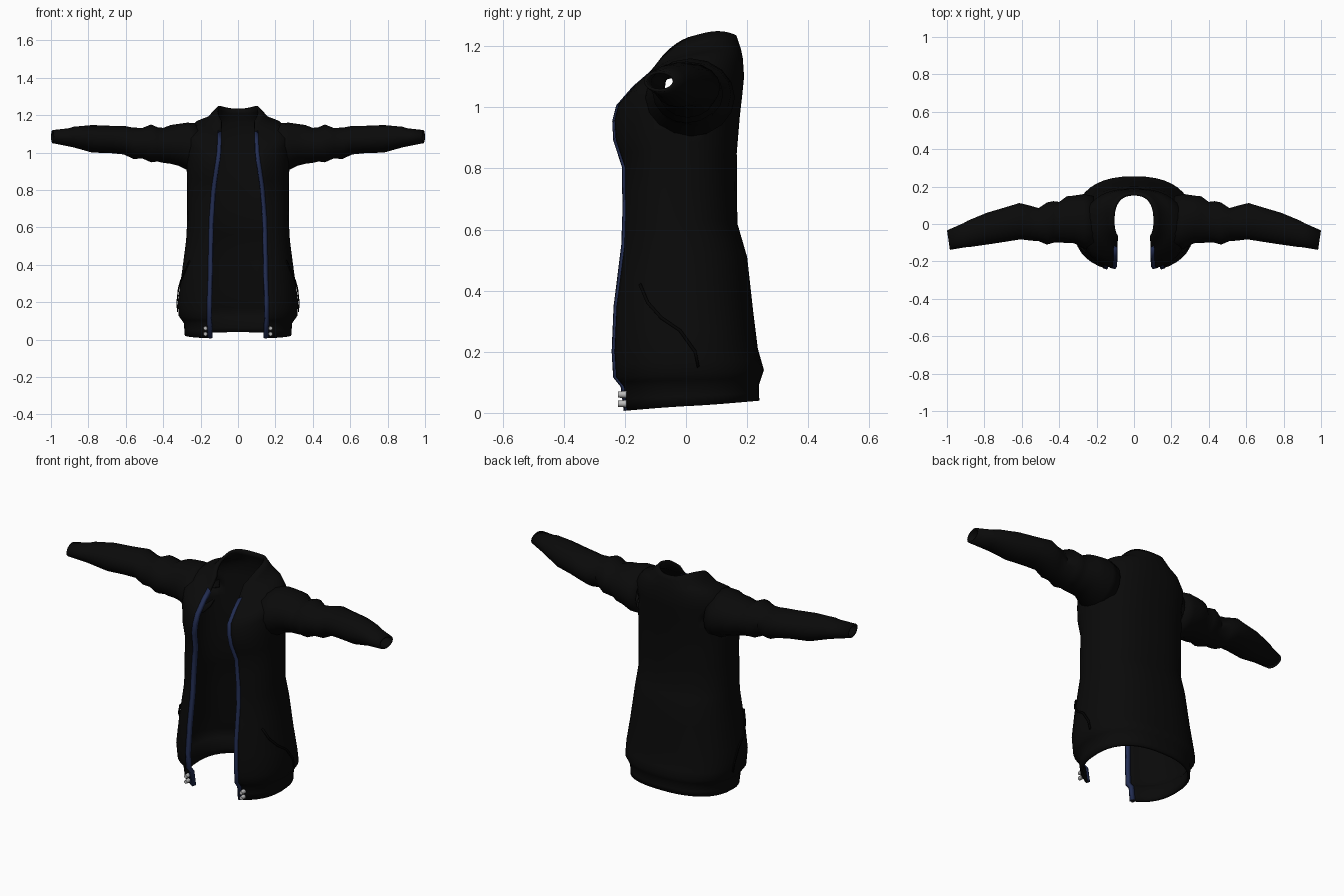
import bpy, bmesh
from math import sin, cos, asin, pi, copysign

if "Cube" in bpy.data.objects:
    bpy.data.objects.remove(bpy.data.objects["Cube"])

POWER = 2.4   # squareness of the torso cross-section


def material(name, rgb):
    m = bpy.data.materials.new(name)
    m.use_nodes = True
    m.diffuse_color = (*rgb, 1)
    bsdf = m.node_tree.nodes["Principled BSDF"]
    bsdf.inputs["Base Color"].default_value = (*rgb, 1)
    bsdf.inputs["Roughness"].default_value = 0.9
    return m


black = material("black cloth", (0.003, 0.003, 0.003))
seam_black = material("seam black", (0.0012, 0.0012, 0.0012))
blue = material("navy zip", (0.016, 0.026, 0.085))
silver = material("silver snap", (0.5, 0.5, 0.5))


def add_object(name, bm, mat, thickness=0, mirror=False):
    mesh = bpy.data.meshes.new(name)
    bm.to_mesh(mesh)
    bm.free()
    obj = bpy.data.objects.new(name, mesh)
    bpy.context.collection.objects.link(obj)
    mesh.materials.append(mat)
    if mirror:
        obj.modifiers.new("mirror", "MIRROR").use_mirror_merge = False
    if thickness:
        mod = obj.modifiers.new("thickness", "SOLIDIFY")
        mod.thickness = thickness
        mod.offset = -1
    bpy.ops.object.select_all(action="DESELECT")
    obj.select_set(True)
    bpy.context.view_layer.objects.active = obj
    bpy.ops.object.shade_smooth_by_angle(angle=0.8)
    return obj


def loft(rows, closed=False):
    bm = bmesh.new()
    grid = [[bm.verts.new(p) for p in row] for row in rows]
    n = len(rows[0])
    for lower, upper in zip(grid, grid[1:]):
        for c in range(n if closed else n - 1):
            d = (c + 1) % n
            bm.faces.new((lower[c], lower[d], upper[d], upper[c]))
    return bm


def refine(rings, steps):
    out = []
    for a, b in zip(rings, rings[1:]):
        for i in range(steps):
            out.append(tuple(p + (q - p) * i / steps for p, q in zip(a, b)))
    return out + [rings[-1]]


# Torso rings: front z, back z, half width, front y, back y, half gap, side lift
torso_rings = [
    (0.005, 0.04, 0.285, -0.22, 0.24, 0.145, 0),
    (0.085, 0.09, 0.29, -0.23, 0.238, 0.147, 0),
    (0.115, 0.14, 0.318, -0.252, 0.255, 0.148, 0),
    (0.20, 0.21, 0.322, -0.256, 0.235, 0.148, 0),
    (0.35, 0.33, 0.303, -0.25, 0.22, 0.143, 0),
    (0.55, 0.51, 0.278, -0.226, 0.2, 0.14, 0),
    (0.65, 0.62, 0.272, -0.221, 0.168, 0.137, 0),
    (0.80, 0.85, 0.272, -0.218, 0.166, 0.125, 0),
    (0.89, 0.97, 0.275, -0.245, 0.176, 0.112, 0),
    (0.95, 1.04, 0.278, -0.246, 0.184, 0.102, 0.03),
    (1.00, 1.10, 0.272, -0.232, 0.19, 0.095, 0.06),
    (1.06, 1.16, 0.225, -0.18, 0.186, 0.092, 0.05),
    (1.095, 1.19, 0.165, -0.14, 0.18, 0.09, 0.04),
    (1.12, 1.235, 0.113, -0.115, 0.165, 0.088, 0.057),
]


def edge_angle(ring, x):
    return asin(min(1, (x / ring[2]) ** (POWER / 2)))


def torso_point(ring, a, out=0.0):
    zf, zb, hw, yf, yb, gap, lift = ring
    s, c = sin(a), cos(a)
    x = (hw + out) * copysign(abs(s) ** (2 / POWER), s)
    y = (yf + yb) / 2 - ((yb - yf) / 2 + out) * copysign(abs(c) ** (2 / POWER), c)
    return (x, y, zf + (zb - zf) * (1 - c) / 2 + lift * s * s)


COLS = 36
rows = []
for ring in refine(torso_rings, 2):
    a0 = edge_angle(ring, ring[5])
    rows.append([torso_point(ring, a0 + (2 * pi - 2 * a0) * i / COLS)
                 for i in range(COLS + 1)])
bm = loft(rows)


# Armholes: open the torso where the sleeves join
def in_armhole(co):
    return abs(co.x) > 0.2 and ((co.y - 0.01) / 0.125) ** 2 + ((co.z - 1.035) / 0.1) ** 2 < 1


holes = [f for f in bm.faces if all(in_armhole(v.co) for v in f.verts)]
bmesh.ops.delete(bm, geom=holes, context="FACES")
add_object("jacket_body", bm, black, 0.014)

# Sleeves: x, top z, bottom z, back y, front y
sleeve_rings = [
    (0.215, 1.155, 0.90, 0.15, -0.14),
    (0.27, 1.16, 0.905, 0.16, -0.13),
    (0.32, 1.153, 0.93, 0.152, -0.103),
    (0.36, 1.147, 0.94, 0.148, -0.102),
    (0.40, 1.132, 0.945, 0.118, -0.098),
    (0.43, 1.135, 0.952, 0.122, -0.10),
    (0.465, 1.15, 0.948, 0.115, -0.11),
    (0.51, 1.132, 0.968, 0.085, -0.092),
    (0.56, 1.133, 0.966, 0.1, -0.088),
    (0.61, 1.143, 0.99, 0.112, -0.082),
    (0.68, 1.143, 0.997, 0.09, -0.093),
    (0.78, 1.147, 1.0, 0.06, -0.108),
    (0.88, 1.138, 1.028, 0.018, -0.122),
    (0.905, 1.13, 1.033, 0.004, -0.124),
    (0.992, 1.12, 1.05, -0.034, -0.138),
]
rows = []
for x, top, bottom, back, front in sleeve_rings:
    slant = 0.15 * max(0, x - 0.5) / 0.5
    row = []
    for i in range(16):
        a = 2 * pi * i / 16
        dy = (back - front) / 2 * cos(a)
        row.append((x + slant * dy, (back + front) / 2 + dy,
                    (top + bottom) / 2 + (top - bottom) / 2 * sin(a)))
    rows.append(row)
add_object("sleeves", loft(rows, closed=True), black, 0.01, mirror=True)

# Zip tapes wrapped round both front edges
rows = []
for ring in torso_rings[:-1]:
    rows.append([torso_point(ring, edge_angle(ring, ring[5] + d), 0.003)
                 for d in (-0.004, 0.016)])
add_object("zip_tapes", loft(rows), blue, 0.021, mirror=True)

# Snaps on the hem, two each side
bm = bmesh.new()
for z in (0.03, 0.06):
    made = bmesh.ops.create_cone(bm, cap_ends=True, segments=10, radius1=0.012,
                                 radius2=0.01, depth=0.028)["verts"]
    for v in made:
        x, y, h = v.co
        v.co = (0.174 + x, -0.209 - h, z + y)
add_object("hem_snaps", bm, silver, mirror=True)


# Pocket seams lying on the side of the torso
def side_x(y, z):
    ring = min(refine(torso_rings, 12), key=lambda r: abs((r[0] + r[1]) / 2 - z))
    half = (ring[4] - ring[3]) / 2
    t = min(1, abs((y - (ring[3] + ring[4]) / 2) / half))
    return ring[2] * (1 - t ** POWER) ** (1 / POWER)


path = [(-0.15, 0.42), (-0.125, 0.36), (-0.08, 0.31), (-0.02, 0.27), (0.03, 0.2), (0.04, 0.15)]
rows = []
for y, z in path:
    x = side_x(y, z)
    rows.append([(x + 0.003, y - 0.004, z - 0.003), (x + 0.003, y + 0.004, z + 0.003)])
add_object("pocket_seams", loft(rows), seam_black, 0.006, mirror=True)
